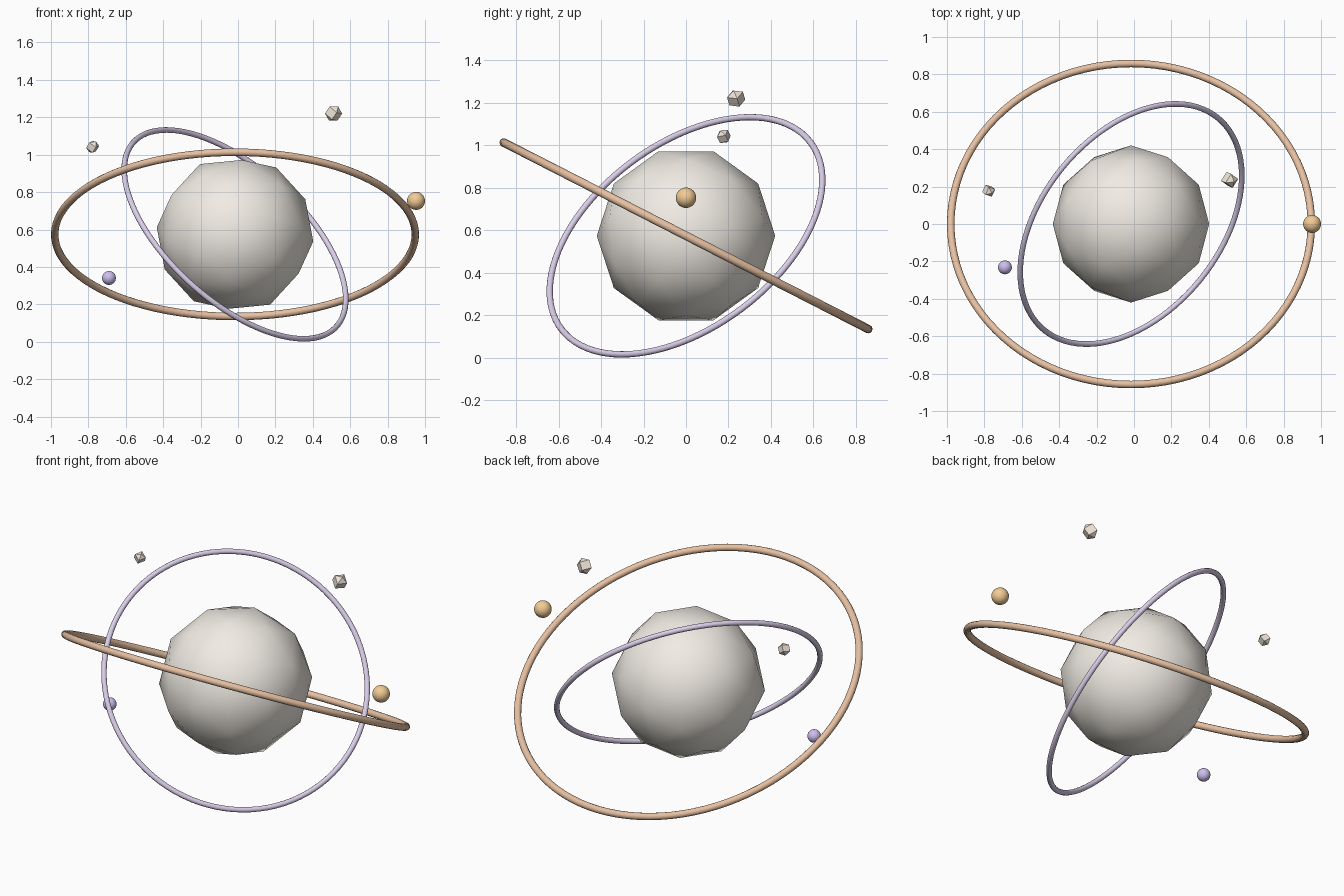
import bpy, math
from mathutils import Vector, Euler

if "Cube" in bpy.data.objects:
    bpy.data.objects.remove(bpy.data.objects["Cube"])

CENTRE = Vector((-0.016, 0, 0.574))


def finish(name, color, smooth_angle=None):
    ob = bpy.context.object
    ob.name = name
    mat = bpy.data.materials.new(name + "_colour")
    mat.diffuse_color = (*color, 1)
    mat.use_nodes = True
    mat.node_tree.nodes["Principled BSDF"].inputs["Base Color"].default_value = mat.diffuse_color
    ob.data.materials.append(mat)
    if smooth_angle:
        bpy.ops.object.shade_smooth_by_angle(angle=math.radians(smooth_angle))
    return ob


def ring(name, normal, major, minor, color):
    rot = Vector(normal).to_track_quat('Z', 'Y').to_euler()
    bpy.ops.mesh.primitive_torus_add(location=CENTRE, rotation=rot,
                                     major_radius=major, minor_radius=minor,
                                     major_segments=96, minor_segments=12)
    return finish(name, color, 60)


def moon(name, loc, radius, color):
    bpy.ops.mesh.primitive_uv_sphere_add(segments=24, ring_count=16,
                                         radius=radius, location=loc)
    return finish(name, color, 40)


def shard(name, loc, radius, rot, color):
    # octahedron: a four-segment, two-ring sphere
    bpy.ops.mesh.primitive_uv_sphere_add(segments=4, ring_count=2, radius=radius,
                                         location=loc, rotation=rot)
    return finish(name, color)


# faceted planet with soft shading, edge midpoints on the axes
bpy.ops.mesh.primitive_ico_sphere_add(subdivisions=2, radius=0.42, location=CENTRE,
                                      rotation=(0, math.radians(31.717), 0))
finish("planet", (0.88, 0.84, 0.78), 40)

# tilted orbit rings
t = math.radians(27.1)
ring("outer_ring", (0, math.sin(t), math.cos(t)), 0.964, 0.02, (0.80, 0.53, 0.36))
ring("inner_ring", (0.589, -0.483, 0.648), 0.733, 0.015, (0.70, 0.62, 0.82))

# small moons
moon("orange_moon", (0.952, 0, 0.753), 0.048, (0.90, 0.60, 0.30))
moon("violet_moon", (-0.69, -0.232, 0.341), 0.037, (0.62, 0.52, 0.86))

# floating shards
shard("large_shard", (0.511, 0.236, 1.22), 0.046, (0.4, 0.5, 0.3), (0.88, 0.79, 0.70))
shard("small_shard", (-0.777, 0.178, 1.042), 0.036, (0.6, 0.3, 0.5), (0.88, 0.79, 0.70))
